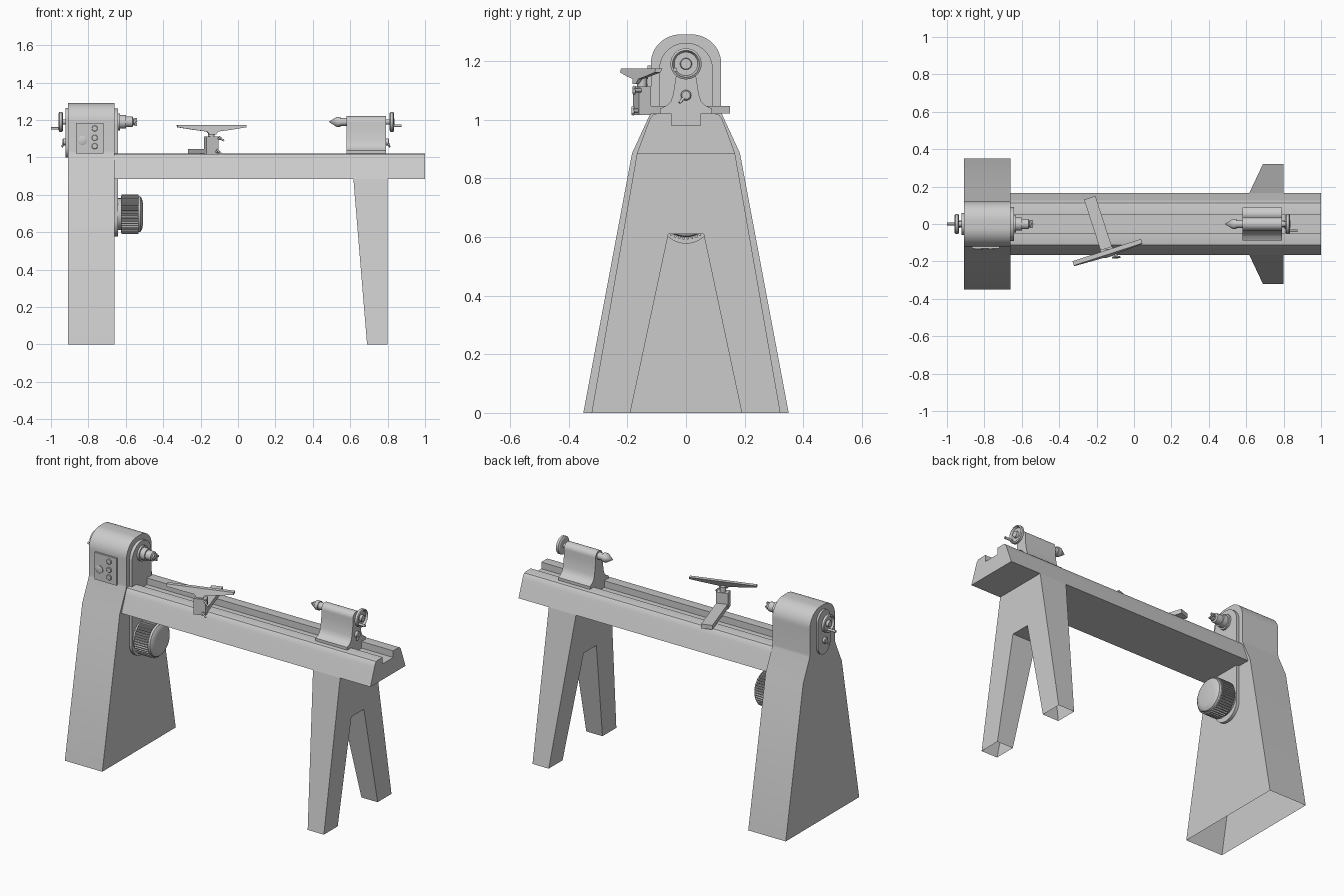
import bpy, bmesh
from math import sin, cos, pi, radians
from mathutils import Matrix, Vector

if "Cube" in bpy.data.objects:
    bpy.data.objects.remove(bpy.data.objects["Cube"])


def finish(name, bm, matrix=None):
    bmesh.ops.recalc_face_normals(bm, faces=bm.faces)
    if matrix:
        bm.transform(matrix)
    me = bpy.data.meshes.new(name)
    bm.to_mesh(me)
    bm.free()
    ob = bpy.data.objects.new(name, me)
    bpy.context.collection.objects.link(ob)
    bpy.ops.object.select_all(action='DESELECT')
    ob.select_set(True)
    bpy.context.view_layer.objects.active = ob
    bpy.ops.object.shade_smooth_by_angle(angle=radians(32))
    return ob


def prism(name, pts, x0, x1, skip=(), matrix=None):
    """Extrude a (y, z) outline along x; x0/x1 may be functions of z; skip leaves edges open."""
    f0 = x0 if callable(x0) else lambda z: x0
    f1 = x1 if callable(x1) else lambda z: x1
    bm = bmesh.new()
    a = [bm.verts.new((f0(z), y, z)) for y, z in pts]
    b = [bm.verts.new((f1(z), y, z)) for y, z in pts]
    bm.faces.new(a)
    bm.faces.new(b)
    n = len(pts)
    for i in range(n):
        if i not in skip:
            j = (i + 1) % n
            bm.faces.new((a[i], a[j], b[j], b[i]))
    return finish(name, bm, matrix)


def box(name, lo, hi, matrix=None):
    (x0, y0, z0), (x1, y1, z1) = lo, hi
    return prism(name, [(y0, z0), (y1, z0), (y1, z1), (y0, z1)], x0, x1, matrix=matrix)


def turned(name, prof, origin, direction=(1, 0, 0), seg=32):
    """Revolve (distance, radius) points around an axis."""
    bm = bmesh.new()
    prev = None
    for d, r in prof:
        ring = [bm.verts.new((r * cos(2 * pi * i / seg), r * sin(2 * pi * i / seg), d)) for i in range(seg)]
        if prev:
            for i in range(seg):
                j = (i + 1) % seg
                bm.faces.new((prev[i], prev[j], ring[j], ring[i]))
        prev = ring
    bmesh.ops.remove_doubles(bm, verts=bm.verts, dist=1e-6)
    rot = Vector(direction).to_track_quat('Z', 'Y').to_matrix().to_4x4()
    return finish(name, bm, Matrix.Translation(origin) @ rot)


def rod(name, p, q, r, seg=12):
    v = Vector(q) - Vector(p)
    return turned(name, [(0, 0), (0, r), (v.length, r), (v.length, 0)], p, v, seg)


def arc(cy, cz, r, a0, a1, n=12):
    return [(cy + r * cos(radians(a0 + (a1 - a0) * i / n)),
             cz + r * sin(radians(a0 + (a1 - a0) * i / n))) for i in range(n + 1)]


def mirrored(half):
    """Complete an outline given on the +y side, bottom to top."""
    return half + [(-y, z) for y, z in reversed(half) if abs(y) > 1e-6]


def stadium(z0, z1, r):
    return arc(0, z1 - r, r, 0, 180, 20) + arc(0, z0 + r, r, 180, 360, 20)


AX = 1.19  # spindle height

# Headstock cabinet, open underneath
half = [(.35, 0), (.184, .885), (.122, 1.02), (.12, 1.035)] + arc(.02, AX, .1, 0, 90)
outline = mirrored(half)
prism("headstock_cabinet", outline, -.91, -.66, skip=(len(outline) - 1,))

# Bed with central slot
prism("bed", mirrored([(.167, .885), (.13, .985), (.122, 1.005), (.112, 1.017), (.10, 1.02),
                       (.05, 1.02), (.05, .98)]), -.66, 1.0)

# A-shaped tail leg, open at feet and top
leg = [(.322, 0), (.167, .885), (-.167, .885), (-.322, 0), (-.19, 0), (-.06, .61), (.06, .61), (.19, 0)]
prism("tail_leg", leg, lambda z: .69 - .073 * z / .885, .798, skip=(1, 3, 7))

# Side plates
prism("drive_plate", stadium(.577, 1.262, .092), -.66, -.642)
prism("end_plate", stadium(1.0, 1.265, .058), -.922, -.91)

# Motor with ribbed casing
MZ = .697
turned("motor_body", [(0, .085), (.02, .085), (.02, .098), (.11, .098), (.124, .094),
                      (.132, .082), (.136, .06), (.137, 0)], (-.645, 0, MZ), seg=48)
N = 44
ribs = []
for i in range(N):
    for k, r in ((0, .097), (.25, .106), (.6, .106), (.85, .097)):
        t = 2 * pi * (i + k) / N
        ribs.append((r * cos(t), MZ + r * sin(t)))
prism("motor_ribs", ribs, -.622, -.532)

# Drive spindle and spur
turned("spindle", [(0, .045), (.012, .045), (.012, .036), (.042, .036), (.042, .028), (.078, .028),
                   (.082, .018), (.092, .018), (.092, .005), (.108, 0)], (-.642, 0, AX))
for i in range(4):
    m = Matrix.Translation((-.55, 0, AX)) @ Matrix.Rotation(i * pi / 2, 4, 'X')
    box("spur_prong_%d" % i, (-.004, -.004, .006), (.009, .004, .022), m)

# Control panel and buttons
box("control_panel", (-.865, -.131, 1.022), (-.72, -.118, 1.185))
for i, (x, z, r) in enumerate([(-.832, 1.09, .024), (-.766, 1.155, .016), (-.766, 1.105, .016), (-.766, 1.06, .016)]):
    turned("panel_button_%d" % i, [(0, r), (.006, r), (.008, r * .85), (.008, 0)], (x, -.13, z), (0, -1, 0), 24)

# Tailstock body
half = [(.05, .98), (.05, 1.02), (.088, 1.02), (.088, 1.037), (.066, 1.048), (.052, 1.062), (.044, 1.085),
        (.034, 1.15)] + arc(0, 1.187, .034, 0, 90, 8)
prism("tailstock", mirrored(half), .58, .79)

# Quill and live centre
turned("live_centre", [(0, 0), (.043, .027), (.062, .027), (.062, .021), (.10, .021)], (.485, 0, AX))


# Handwheels with crank handles, and lock levers
def handwheel(name, x, s, hy, hz):
    turned(name, [(0, .014), (.018, .014), (.018, .045), (.023, .053), (.038, .053), (.042, .046),
                  (.03, .04), (.03, .02), (.044, .018), (.044, 0)], (x, 0, AX), (s, 0, 0))
    rod(name + "_handle", (x + s * .028, hy, hz), (x + s * .083, hy, hz), .007)


def lock_lever(name, x, s, z):
    turned(name, [(0, .018), (.014, .018), (.018, .014), (.018, 0)], (x, 0, z), (s, 0, 0), 24)
    rod(name + "_arm", (x + s * .012, 0, z), (x + s * .02, -.022, z - .026), .005)


handwheel("tail_handwheel", .792, 1, -.037, 1.17)
handwheel("head_handwheel", -.917, -1, 0, 1.155)
lock_lever("tail_lock", .79, 1, 1.083)
lock_lever("head_lock", -.92, -1, 1.083)

# Tool rest: local x points along the arm to the front, local y along the rest
M = Matrix.Translation((-.1425, -.15, 0)) @ Matrix.Rotation(radians(-72), 4, 'Z')
box("rest_arm", (-.305, -.032, 1.02), (.0, .032, 1.046), M)
box("rest_post", (-.022, -.034, 1.016), (.022, .034, 1.112), M)
rod("rest_stem", M @ Vector((0, 0, 1.1)), M @ Vector((0, 0, 1.142)), .017, 20)
rest = mirrored([(.018, 1.122), (.03, 1.138), (.10, 1.147), (.192, 1.161), (.192, 1.174)])
prism("tool_rest", rest, lambda z: .002 - .55 * (z - 1.15), lambda z: .02 - .3 * (z - 1.15), matrix=M)
for i, (y, z) in enumerate([(.022, 1.03), (.034, 1.1)]):
    p = M @ Vector((.015, y, z))
    q = M @ Vector((.042, y + .008, z))
    rod("rest_lock_%d" % i, p, q, .007)
    rod("rest_lock_bar_%d" % i, q - Vector((.014, 0, -.012)), q + Vector((.014, 0, -.012)), .005)
